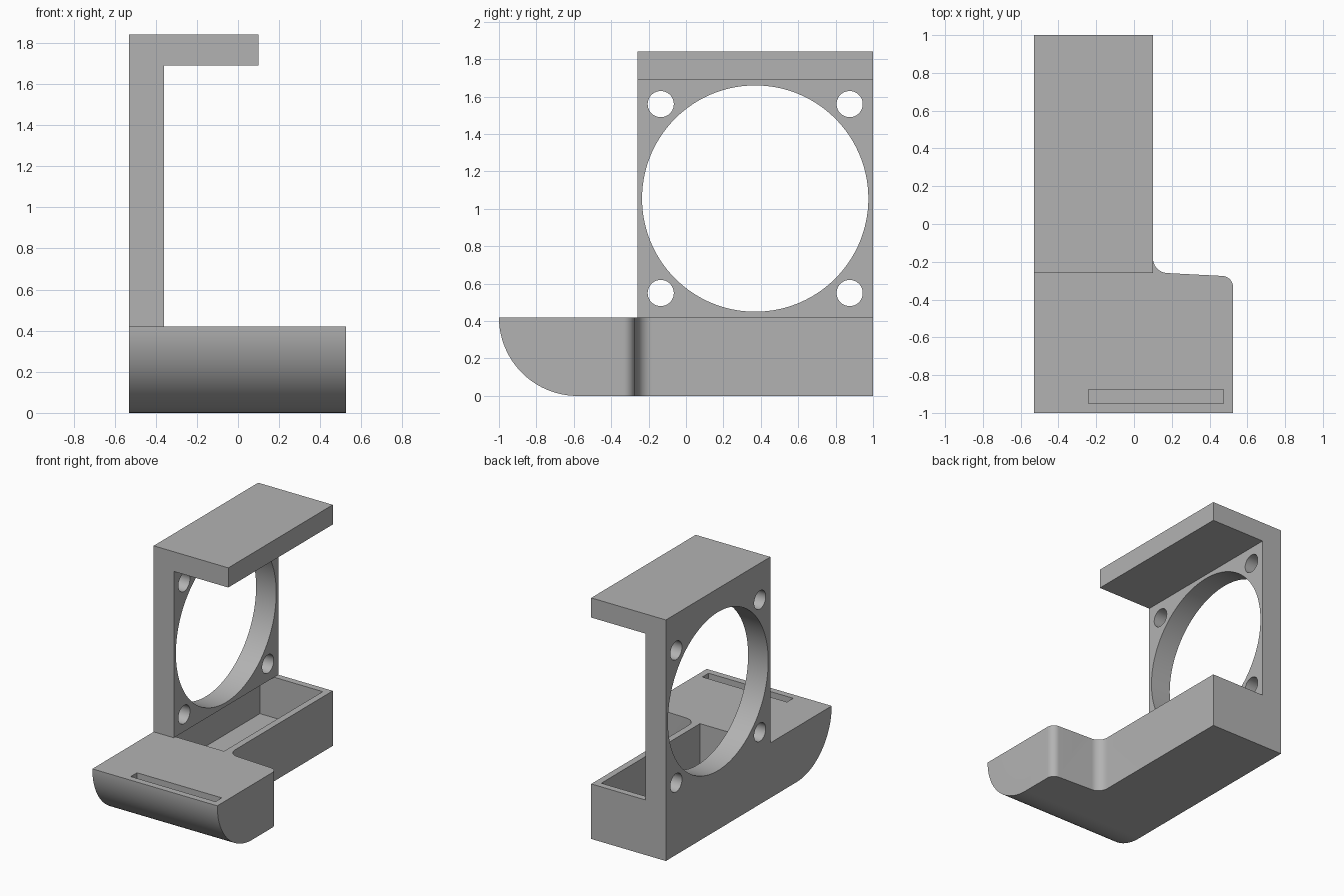
import bpy, bmesh
from math import sin, cos, pi, radians
from mathutils import Vector

if "Cube" in bpy.data.objects:
    bpy.data.objects.remove(bpy.data.objects["Cube"])

grey = bpy.data.materials.new("plain grey")
grey.use_nodes = True
COLOR = (0.45, 0.45, 0.45, 1)
grey.diffuse_color = COLOR
grey.node_tree.nodes["Principled BSDF"].inputs["Base Color"].default_value = COLOR


def arc(cx, cy, r, start, end, steps):
    """Points on a circular arc, angles in degrees."""
    angles = [radians(start + (end - start) * i / steps) for i in range(steps + 1)]
    return [(cx + r * cos(a), cy + r * sin(a)) for a in angles]


def prism(name, points, axis, low, high):
    """Extrude a 2D outline along one axis between two positions."""
    place = {"x": lambda p: (low, p[0], p[1]),
             "y": lambda p: (p[0], low, p[1]),
             "z": lambda p: (p[0], p[1], low)}[axis]
    bm = bmesh.new()
    face = bm.faces.new([bm.verts.new(place(p)) for p in points])
    made = bmesh.ops.extrude_face_region(bm, geom=[face])["geom"]
    shift = Vector([(high - low) * (axis == a) for a in "xyz"])
    bmesh.ops.translate(bm, vec=shift,
                        verts=[v for v in made if isinstance(v, bmesh.types.BMVert)])
    bmesh.ops.recalc_face_normals(bm, faces=bm.faces)
    mesh = bpy.data.meshes.new(name)
    bm.to_mesh(mesh)
    bm.free()
    mesh.materials.append(grey)
    obj = bpy.data.objects.new(name, mesh)
    bpy.context.collection.objects.link(obj)
    return obj


def rectangle(x0, x1, y0, y1):
    return [(x0, y0), (x1, y0), (x1, y1), (x0, y1)]


def combine(obj, tool, operation="DIFFERENCE"):
    """Apply a boolean and remove the helper."""
    tool.hide_render = True
    mod = obj.modifiers.new("cut", "BOOLEAN")
    mod.operation, mod.object, mod.solver = operation, tool, "EXACT"
    bpy.context.view_layer.objects.active = obj
    bpy.ops.object.modifier_apply(modifier=mod.name)
    bpy.data.objects.remove(tool)


def smooth(obj):
    bpy.ops.object.select_all(action="DESELECT")
    obj.select_set(True)
    bpy.context.view_layer.objects.active = obj
    bpy.ops.object.shade_smooth_by_angle(angle=radians(30))


LEFT, TOP = -0.53, 0.42

# Base: plan outline with filleted step, trimmed by the rounded front profile
outline = [(LEFT, 1), (LEFT, -1), (0.525, -1)]
outline += arc(0.465, -0.335, 0.06, 0, 87, 12)
outline += arc(0.18, -0.18, 0.08, 267, 180, 12)
outline += [(0.1, 1)]
base = prism("base_tray", outline, "z", 0, TOP)
side = [(1, 0), (1, TOP)] + arc(-0.58, TOP, 0.42, 180, 270, 40)
combine(base, prism("front_curve", side, "x", -1, 1), "INTERSECT")

# Open pocket in the tray and narrow slot in the front block
combine(base, prism("pocket", rectangle(-0.48, 0.05, -0.24, 0.95), "z", 0.11, 0.6))
combine(base, prism("slot", rectangle(-0.24, 0.475, -0.95, -0.875), "z", 0.3, 0.6))
smooth(base)

# Upright plate with overhanging top
hook = [(LEFT, TOP), (-0.36, TOP), (-0.36, 1.69), (0.1, 1.69), (0.1, 1.84), (LEFT, 1.84)]
bracket = prism("fan_bracket", hook, "y", -0.26, 1)

# Large round opening and four screw holes
MID_Y, MID_Z, SPACING = 0.37, 1.055, 0.505
combine(bracket, prism("opening", arc(MID_Y, MID_Z, 0.605, 0, 357, 119), "x", -0.7, -0.2))
for sy in (-1, 1):
    for sz in (-1, 1):
        hole = arc(MID_Y + sy * SPACING, MID_Z + sz * SPACING, 0.07, 0, 350, 35)
        combine(bracket, prism("screw_hole", hole, "x", -0.7, -0.2))
smooth(bracket)
